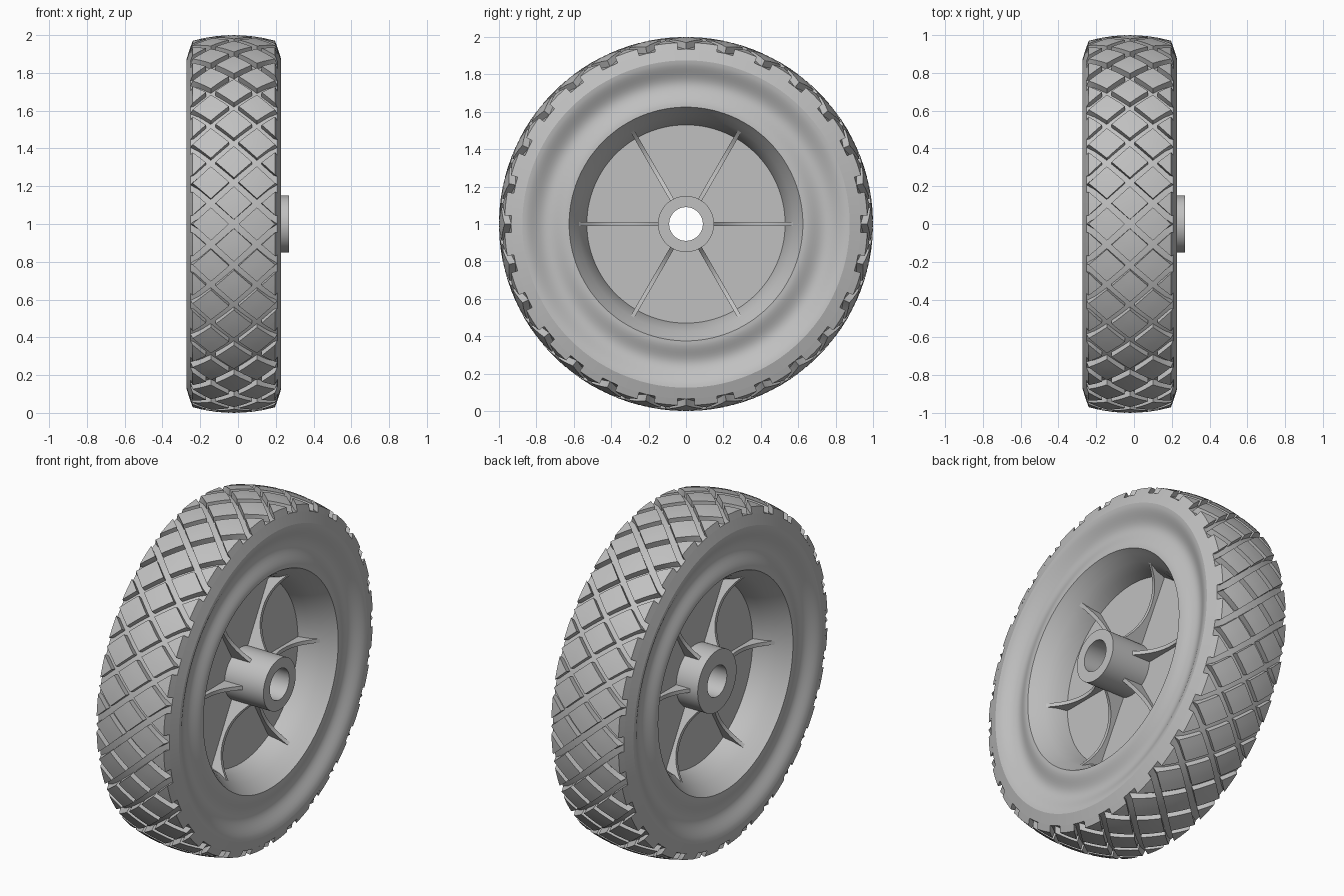
import bpy, bmesh, math

cube = bpy.data.objects.get("Cube")
if cube:
    bpy.data.objects.remove(cube)

grey = bpy.data.materials.new("plain_grey")
grey.use_nodes = True
COLOUR = (0.53, 0.53, 0.53, 1)
grey.diffuse_color = COLOUR
grey.node_tree.nodes["Principled BSDF"].inputs["Base Color"].default_value = COLOUR

CENTRE = (-0.022, 0, 1)      # middle of the tyre; the axle runs along x
TREAD_HALF, SHOULDER_R = 0.218, 0.97
GROOVE = 0.035
SEGMENTS = 112


def finish(name, bm):
    bmesh.ops.recalc_face_normals(bm, faces=bm.faces)
    mesh = bpy.data.meshes.new(name)
    bm.to_mesh(mesh)
    bm.free()
    mesh.materials.append(grey)
    obj = bpy.data.objects.new(name, mesh)
    obj.location = CENTRE
    bpy.context.collection.objects.link(obj)
    bpy.ops.object.select_all(action='DESELECT')
    obj.select_set(True)
    bpy.context.view_layer.objects.active = obj
    bpy.ops.object.shade_smooth_by_angle(angle=math.radians(25))
    return obj


def around(x, r, angle):
    return (x, r * math.cos(angle), r * math.sin(angle))


def lathe(name, profile):
    """Spin a closed (x, radius) profile around the axle."""
    bm = bmesh.new()
    rings = [[bm.verts.new(around(x, r, math.tau * s / SEGMENTS)) for x, r in profile]
             for s in range(SEGMENTS)]
    n = len(profile)
    for s in range(SEGMENTS):
        a, b = rings[s - 1], rings[s]
        for i in range(n):
            j = (i + 1) % n
            bm.faces.new((a[i], a[j], b[j], b[i]))
    return finish(name, bm)


def mirrored(half):
    return half + [(-x, r) for x, r in reversed(half)]


def crown(x):
    return 1 - (1 - SHOULDER_R) * (x / TREAD_HALF) ** 2


def shoulder_x(r):
    return TREAD_HALF + 0.032 * (SHOULDER_R - r) / 0.09


# Tyre carcass: dished sidewalls, sloped shoulders, crowned groove floor
half = []
for i in range(17):
    t = i / 16
    half.append((0.235 + 0.015 * t - 0.04 * math.sin(math.pi * t) ** 2,
                 0.625 + 0.25 * t))
floor_r = SHOULDER_R - GROOVE
half.append((shoulder_x(floor_r), floor_r))
for i in range(6, 0, -1):
    x = TREAD_HALF * i / 6.5
    half.append((x, crown(x) - GROOVE))
lathe("tyre_carcass", mirrored(half))

# Diamond tread blocks: laid out flat, trimmed at the shoulders, raised and wrapped
COUNT = 28
PITCH = math.tau / COUNT
COLUMN = 0.122
SIZE = 0.79                  # share of the pitch that is rubber
bm = bmesh.new()
for k in range(COUNT):
    for col in range(-2, 3):
        u = col * COLUMN
        a = (k + (0.5 if col % 2 == 0 else 0)) * PITCH
        du, da = COLUMN * SIZE, PITCH / 2 * SIZE
        bm.faces.new([bm.verts.new((u + p, a + q, 0))
                      for p, q in ((du, 0), (0, da), (-du, 0), (0, -da))])
bmesh.ops.subdivide_edges(bm, edges=bm.edges[:], cuts=2, use_grid_fill=True)
for side in (1, -1):
    bmesh.ops.bisect_plane(bm, geom=bm.verts[:] + bm.edges[:] + bm.faces[:],
                           plane_co=(side * TREAD_HALF, 0, 0), plane_no=(side, 0, 0),
                           clear_outer=True)
raised = bmesh.ops.extrude_face_region(bm, geom=bm.faces[:])["geom"]
for v in raised:
    if isinstance(v, bmesh.types.BMVert):
        v.co.z = 1
for v in bm.verts:
    x, angle, top = v.co
    r = crown(x)
    if top < 0.5:
        r -= GROOVE + 0.001
        if abs(x) > TREAD_HALF - 0.001:
            x = math.copysign(shoulder_x(r), x)
    v.co = around(x, r, angle)
finish("tread_blocks", bm)

# Wheel rim with a tapered bowl on each side of the thin web
bowl = [(0.04, 0.12), (0.04, 0.53), (0.10, 0.545), (0.16, 0.575),
        (0.205, 0.605), (0.235, 0.625), (0.21, 0.66)]
lathe("rim_and_web", mirrored(bowl))

# Hub tube, longer on one side
lathe("hub", [(0.292, 0.09), (0.292, 0.15), (0.0, 0.15),
              (0.0, 0.18), (-0.18, 0.18), (-0.18, 0.09)])

# Thin ribs with scooped edges, six on each side of the web
bm = bmesh.new()
STEPS = 14
for k in range(6):
    angle = k * math.tau / 6
    across = (0, -math.sin(angle), math.cos(angle))
    for side in (1, -1):
        rows = []
        for i in range(STEPS + 1):
            t = i / STEPS
            r = 0.13 + 0.465 * t
            edge = 0.062 + 0.115 * abs(2 * t - 1) ** 2.2
            base = 0.03 if r < 0.52 else min(edge - 0.01, 0.03 + 1.6 * (r - 0.52))
            row = []
            for x, w in ((base, -1), (edge, -1), (edge, 1), (base, 1)):
                p = around(side * x, r, angle)
                row.append(bm.verts.new([c + 0.011 * w * d for c, d in zip(p, across)]))
            rows.append(row)
        for a, b in zip(rows, rows[1:]):
            for i in range(4):
                j = (i + 1) % 4
                bm.faces.new((a[i], a[j], b[j], b[i]))
        bm.faces.new(rows[0])
        bm.faces.new(rows[-1])
finish("ribs", bm)
